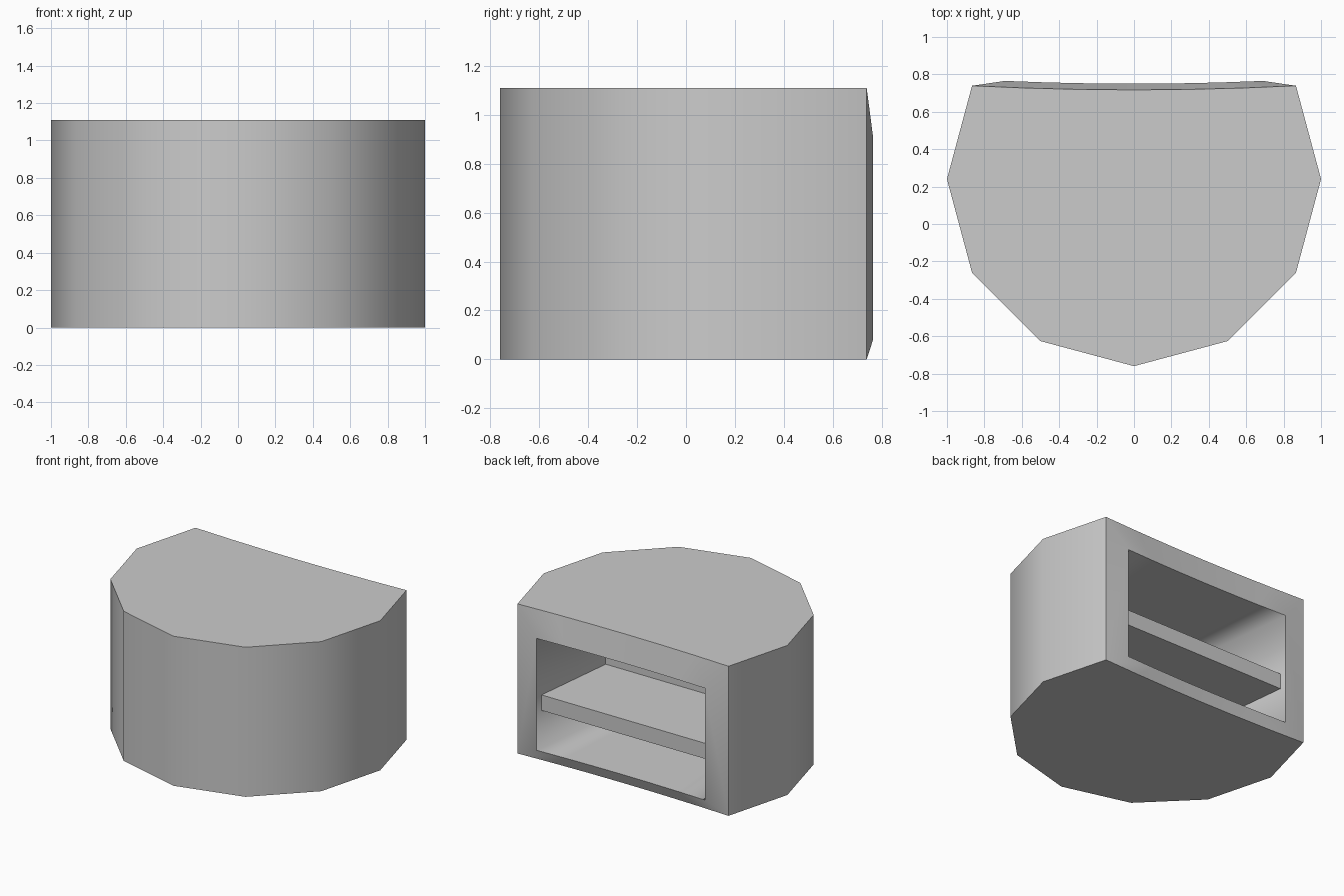
import bpy, bmesh, math

if "Cube" in bpy.data.objects:
    bpy.data.objects.remove(bpy.data.objects["Cube"])

H = 1.11
COLS = [1, 0.67, 0.33, 0, -0.33, -0.67, -1]   # columns across the gently bowed back


def finish(name, bm):
    bmesh.ops.recalc_face_normals(bm, faces=bm.faces[:])
    mesh = bpy.data.meshes.new(name)
    bm.to_mesh(mesh)
    bm.free()
    obj = bpy.data.objects.new(name, mesh)
    bpy.context.collection.objects.link(obj)
    return obj


# Counter body: nine corners of a 12-sided drum, closed by a bowed back
bm = bmesh.new()


def row(half_width, y_mid, y_rise, z):
    return [bm.verts.new((half_width * c, y_mid + y_rise * c * c, z)) for c in COLS]


back = [row(0.866, 0.717, 0.022, z) for z in (0, H)]
mouth = [row(0.69, 0.75, 0.015, z) for z in (0.08, 0.91)]
inner = [row(0.61, 0.07, 0, z) for z in (0.08, 0.91)]
angles = [math.radians(-90 + 30 * k) for k in range(-3, 4)]
arc = [[bm.verts.new((math.cos(a), 0.24 + math.sin(a), z)) for a in angles]
       for z in (0, H)]

# Outer wall, top and base
loops = [[back[i][-1]] + arc[i] + [back[i][0]] for i in (0, 1)]
for j in range(len(loops[0]) - 1):
    bm.faces.new((loops[0][j], loops[0][j + 1], loops[1][j + 1], loops[1][j]))
for i in (0, 1):
    bm.faces.new(loops[i] + back[i][1:-1])


def bridge(a, b):
    """Tube between two rectangular rings, each a bottom row and a top row."""
    faces = []
    for i in (0, 1):
        for j in range(len(COLS) - 1):
            faces.append(bm.faces.new((a[i][j], a[i][j + 1], b[i][j + 1], b[i][j])))
    for j in (0, -1):
        faces.append(bm.faces.new((a[0][j], a[1][j], b[1][j], b[0][j])))
    return faces


# Frame around the opening, then the tapered cavity and its rear wall
bridge(back, mouth)
cavity = set(bridge(mouth, inner))
for j in range(len(COLS) - 1):
    bm.faces.new((inner[0][j], inner[0][j + 1], inner[1][j + 1], inner[1][j]))

# Smooth shading with hard outer edges and a softly shaded cavity
bmesh.ops.recalc_face_normals(bm, faces=bm.faces[:])
for f in bm.faces:
    f.smooth = True
for e in bm.edges:
    soft_inside = all(f in cavity for f in e.link_faces)
    e.smooth = soft_inside or e.calc_face_angle(0) < math.radians(35)
finish("counter_body", bm)

# Shelf tapering with the cavity
bm = bmesh.new()
plan = [(-0.683, 0.718), (0.683, 0.718), (0.61, 0.07), (-0.61, 0.07)]
base = bm.faces.new([bm.verts.new((x, y, 0.36)) for x, y in plan])
ext = bmesh.ops.extrude_face_region(bm, geom=[base], use_keep_orig=True)
bmesh.ops.translate(bm, vec=(0, 0, 0.115),
                    verts=[g for g in ext["geom"] if isinstance(g, bmesh.types.BMVert)])
finish("shelf", bm)
